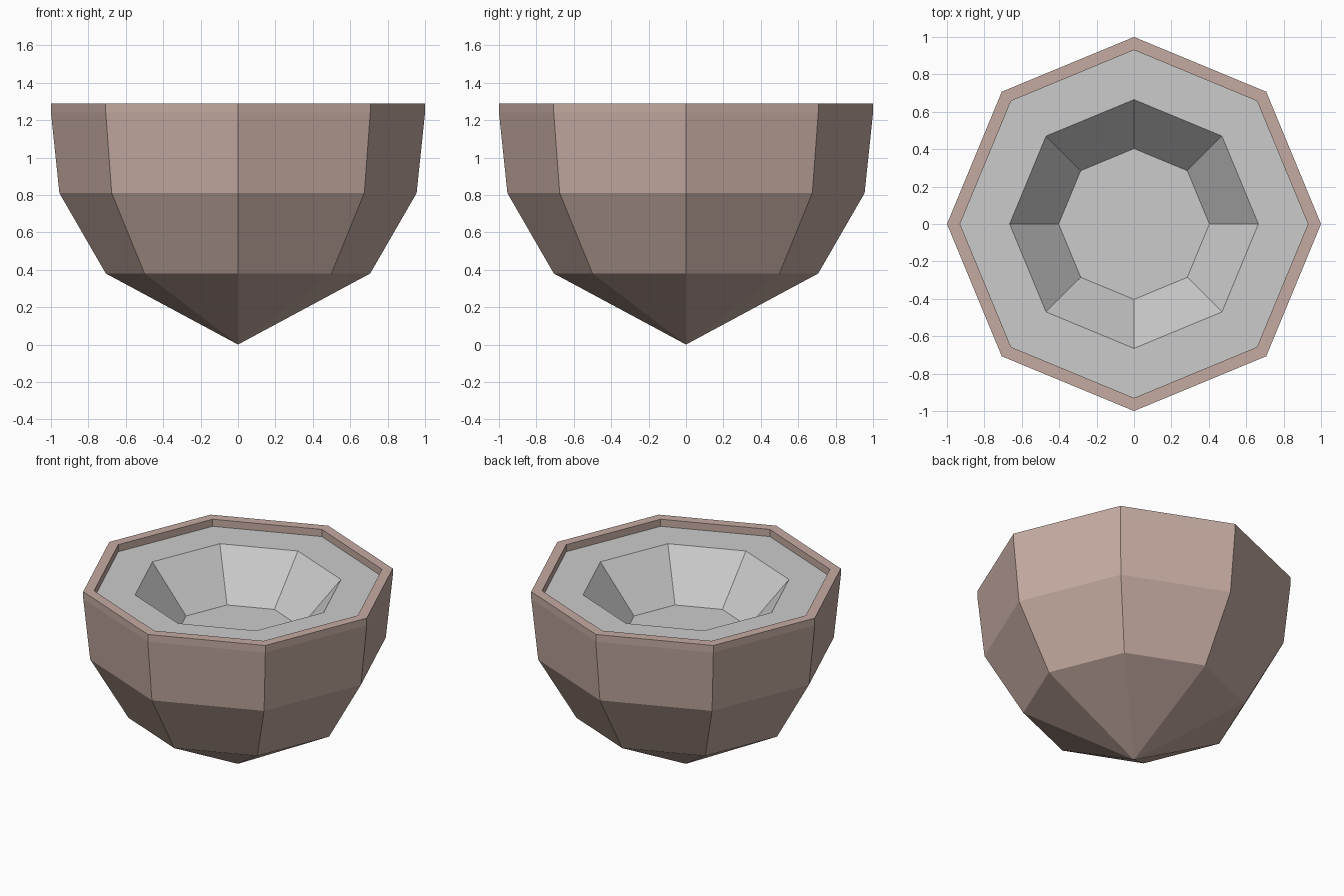
import bpy, bmesh
from math import cos, sin, tau

if "Cube" in bpy.data.objects:
    bpy.data.objects.remove(bpy.data.objects["Cube"])

SIDES = 8


def material(name, rgb):
    mat = bpy.data.materials.new(name)
    mat.diffuse_color = (*rgb, 1)
    mat.use_nodes = True
    mat.node_tree.nodes["Principled BSDF"].inputs["Base Color"].default_value = mat.diffuse_color
    return mat


def lathe(name, profile, mat):
    """Revolve (radius, z) points; radius 0 makes a tip."""
    bm = bmesh.new()
    rings = []
    for r, z in profile:
        if r == 0:
            rings.append([bm.verts.new((0, 0, z))] * SIDES)
        else:
            rings.append([bm.verts.new((r * cos(tau * i / SIDES), r * sin(tau * i / SIDES), z))
                          for i in range(SIDES)])
    for a, b in zip(rings, rings[1:]):
        for i in range(SIDES):
            j = (i + 1) % SIDES
            corners = list(dict.fromkeys((a[i], a[j], b[j], b[i])))
            bm.faces.new(corners)
    if profile[-1][0] > 0 and name == "flesh":
        bm.faces.new(rings[-1])  # flat hollow floor
    mesh = bpy.data.meshes.new(name)
    bm.to_mesh(mesh)
    bm.free()
    mesh.materials.append(mat)
    obj = bpy.data.objects.new(name, mesh)
    bpy.context.collection.objects.link(obj)
    return obj


# Outer shell: pointed base, flaring sides, upright band, rim and inner lip
lathe("shell",
      [(0, 0), (0.707, 0.38), (0.955, 0.81), (1, 1.24), (1, 1.29), (0.93, 1.29), (0.93, 1.24)],
      material("shell_brown", (0.56, 0.41, 0.36)))

# Pale flesh: flat ring, sloping hollow and floor
lathe("flesh",
      [(0.93, 1.24), (0.665, 1.24), (0.403, 0.93)],
      material("flesh_white", (0.80, 0.83, 0.83)))
